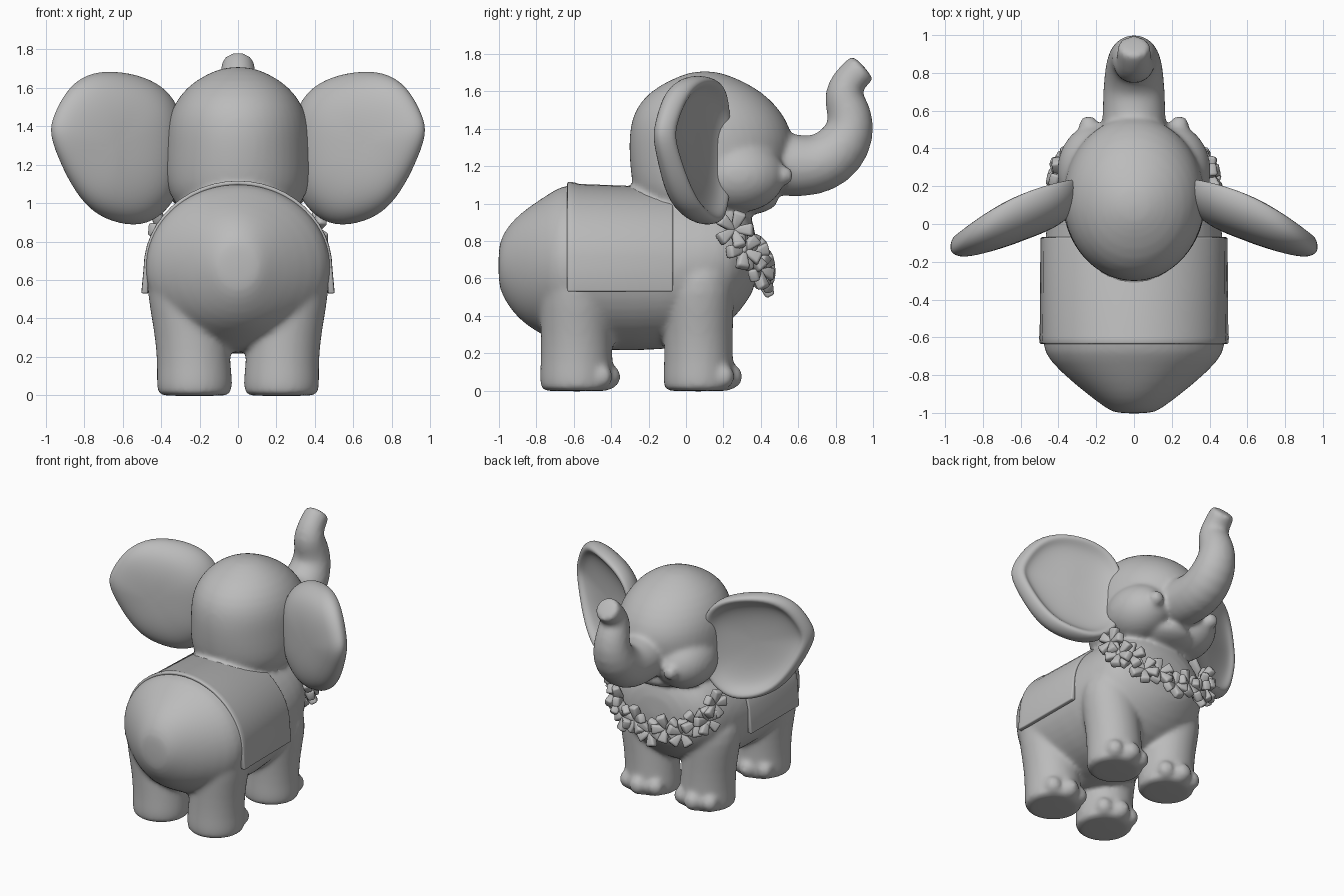
import bpy, bmesh, math
from mathutils import Vector, Matrix

if "Cube" in bpy.data.objects:
    bpy.data.objects.remove(bpy.data.objects["Cube"])

clay = bpy.data.materials.new("grey_clay")
clay.diffuse_color = (0.5, 0.5, 0.5, 1)
clay.use_nodes = True
clay.node_tree.nodes["Principled BSDF"].inputs["Base Color"].default_value = clay.diffuse_color


def loft(bm, rings):
    """Skin a list of equal-length point rings and cap both ends."""
    vs = [[bm.verts.new(p) for p in r] for r in rings]
    n = len(vs[0])
    for a, b in zip(vs, vs[1:]):
        for i in range(n):
            bm.faces.new((a[i], a[(i + 1) % n], b[(i + 1) % n], b[i]))
    bm.faces.new(vs[0][::-1])
    bm.faces.new(vs[-1])


def ellipse(c, u, v, n=24):
    c, u, v = Vector(c), Vector(u), Vector(v)
    return [c + u * math.cos(2 * math.pi * i / n) + v * math.sin(2 * math.pi * i / n)
            for i in range(n)]


def ball(bm, c, r):
    m = Matrix.Translation(c) @ Matrix.Diagonal((*r, 1))
    bmesh.ops.create_uvsphere(bm, u_segments=16, v_segments=10, radius=1, matrix=m)


def finish(bm, name):
    bmesh.ops.recalc_face_normals(bm, faces=bm.faces)
    for f in bm.faces:
        f.smooth = True
    me = bpy.data.meshes.new(name)
    bm.to_mesh(me)
    bm.free()
    me.materials.append(clay)
    ob = bpy.data.objects.new(name, me)
    bpy.context.collection.objects.link(ob)
    return ob


bm = bmesh.new()

# Torso: y, bottom z, top z, half width
torso = [(-1.004, .58, .76, .09), (-.985, .51, .83, .135), (-.93, .42, .91, .21),
         (-.85, .34, .98, .315), (-.72, .27, 1.065, .46), (-.64, .22, 1.117, .495),
         (-.4, .21, 1.1, .492), (-.1, .21, 1.085, .48), (.1, .26, 1.08, .455),
         (.25, .37, 1.05, .41), (.33, .48, .98, .31), (.38, .56, .85, .15)]
loft(bm, [ellipse((0, y, (a + b) / 2), (w, 0, 0), (0, 0, (b - a) / 2))
          for y, a, b, w in torso])

# Head: z, back y, front y, half width
head = [(.92, -.15, .25, .25), (.97, -.23, .38, .31), (1.05, -.28, .47, .365),
        (1.15, -.3, .54, .385), (1.3, -.31, .58, .38), (1.4, -.305, .565, .375),
        (1.5, -.28, .51, .345), (1.6, -.2, .41, .275), (1.67, -.07, .275, .17),
        (1.71, .04, .16, .06)]
loft(bm, [ellipse((0, (a + b) / 2, z), (w, 0, 0), (0, (b - a) / 2, 0))
          for z, a, b, w in head])

# Muzzle and lower jaw
ball(bm, (0, .41, 1.19), (.27, .15, .14))
ball(bm, (0, .29, 1.02), (.24, .21, .085))

# Raised trunk: y, z, radius
trunk = [(.4, 1.22, .17), (.55, 1.205, .17), (.68, 1.2, .165), (.78, 1.24, .16),
         (.858, 1.33, .147), (.886, 1.43, .127), (.862, 1.52, .114), (.838, 1.59, .106),
         (.866, 1.655, .092), (.934, 1.718, .088), (.952, 1.734, .088)]
rings = []
for i, (y, z, r) in enumerate(trunk):
    a, b = trunk[max(i - 1, 0)], trunk[min(i + 1, len(trunk) - 1)]
    t = Vector((0, b[0] - a[0], b[1] - a[1])).normalized()
    rings.append(ellipse((0, y, z), (r, 0, 0), Vector((0, -t.z, t.y)) * r))
loft(bm, rings)

# Cheeks, mouth corners, legs and toes on both sides
leg = [(-.004, .226, .18), (.008, .226, .191), (.06, .226, .2), (.15, .228, .193),
       (.3, .24, .192), (.45, .262, .198), (.6, .282, .2), (.75, .27, .14)]
for s in (-1, 1):
    ball(bm, (s * .2, .28, 1.15), (.215, .26, .2))
    ball(bm, (s * .24, .525, 1.15), (.054, .052, .052))
    for yc, k in ((.067, .96), (-.585, 1.0)):
        loft(bm, [ellipse((s * x, yc, z), (r, 0, 0), (0, r * k, 0)) for z, x, r in leg])
        for dx, dy in ((-.11, .135), (0, .178), (.11, .135)):
            ball(bm, (s * .226 + dx, yc + dy, .075), (.066, .06, .066))

body = finish(bm, "body")
m = body.modifiers.new("round", 'SUBSURF')
m.levels = m.render_levels = 1
m = body.modifiers.new("fuse", 'REMESH')
m.mode = 'VOXEL'
m.voxel_size = .016
m.use_smooth_shade = True
m = body.modifiers.new("blend", 'SMOOTH')
m.factor = .5
m.iterations = 10

# Ears: closed leaf with a domed back and a hollow, rolled-rim front
outline = [(.29, 1.46), (.35, 1.57), (.45, 1.645), (.6, 1.685), (.76, 1.685), (.88, 1.61),
           (.96, 1.46), (.985, 1.36), (.92, 1.2), (.865, 1.09), (.78, .97), (.66, .9),
           (.5, .875), (.38, .945), (.3, 1.06), (.28, 1.28)]
layers = [(.12, -.165), (.5, -.16), (.82, -.12), (.98, -.04), (1.01, .03), (.97, .09),
          (.88, .088), (.79, .03), (.5, -.01), (.12, -.02)]
for side, s in (("left", -1), ("right", 1)):
    bm = bmesh.new()
    rings = []
    for k, off in layers:
        ring = []
        for px, pz in outline:
            x, z = .62 + (px - .62) * k, 1.3 + (pz - 1.3) * k
            u = x - .35
            tip = 1 - .35 * max(0, u - .3) / .32
            ring.append((s * x, .145 - .18 * u - .44 * u * u + off * tip, z))
        rings.append(ring)
    loft(bm, rings)
    ear = finish(bm, side + "_ear")
    m = ear.modifiers.new("round", 'SUBSURF')
    m.levels = m.render_levels = 2

# Saddle blanket: thin arch draped over the back
def arch(w, h, flare):
    pts = [(w * math.cos(math.pi * i / 24), .66 + h * math.sin(math.pi * i / 24))
           for i in range(25)]
    return [(w + flare, .53)] + pts + [(-w - flare, .53)]


bm = bmesh.new()
rings = []
for y, w, h in ((-.635, .489, .456), (-.6, .491, .454), (-.57, .488, .445), (-.07, .484, .426)):
    sec = arch(w, h, .012) + arch(w - .022, h - .022, .0)[::-1]
    rings.append([(x, y, z) for x, z in sec])
loft(bm, rings)
blanket = finish(bm, "blanket")
m = blanket.modifiers.new("soft_edge", 'BEVEL')
m.width = .008
m.segments = 2
m.limit_method = 'ANGLE'
m.angle_limit = math.radians(40)

# Garland: chunky five-petal flowers strung around the chest
bm = bmesh.new()
count = 11
for i in range(count):
    t = math.radians(-88 + 176 * i / (count - 1))
    pos = Vector((.405 * math.sin(t), .25 + .165 * math.cos(t), .845 - .22 * math.cos(t)))
    pos.z += .022 * (-1) ** i
    out = Vector((math.sin(t), .9 * math.cos(t) + .15, .1)).normalized()
    base = Matrix.Translation(pos) @ out.to_track_quat('Z', 'Y').to_matrix().to_4x4()
    for p in range(5):
        a = 2 * math.pi * p / 5 + i * .5
        mat = (base @ Matrix.Rotation(a, 4, 'Z') @ Matrix.Translation((.052, 0, .008))
               @ Matrix.Rotation(-.4, 4, 'Y') @ Matrix.Diagonal((.054, .041, .036, 1)))
        # Wedge petal, wide at its outer edge
        petal = bmesh.ops.create_cube(bm, size=1.9, matrix=mat)["verts"]
        inv = mat.inverted()
        for v in petal:
            q = inv @ v.co
            q.y *= .95 if q.x > 0 else .4
            q.z *= .75 if q.x > 0 else 1
            v.co = mat @ q
garland = finish(bm, "flower_garland")
m = garland.modifiers.new("soft_edge", 'BEVEL')
m.width = .014
m.segments = 2
